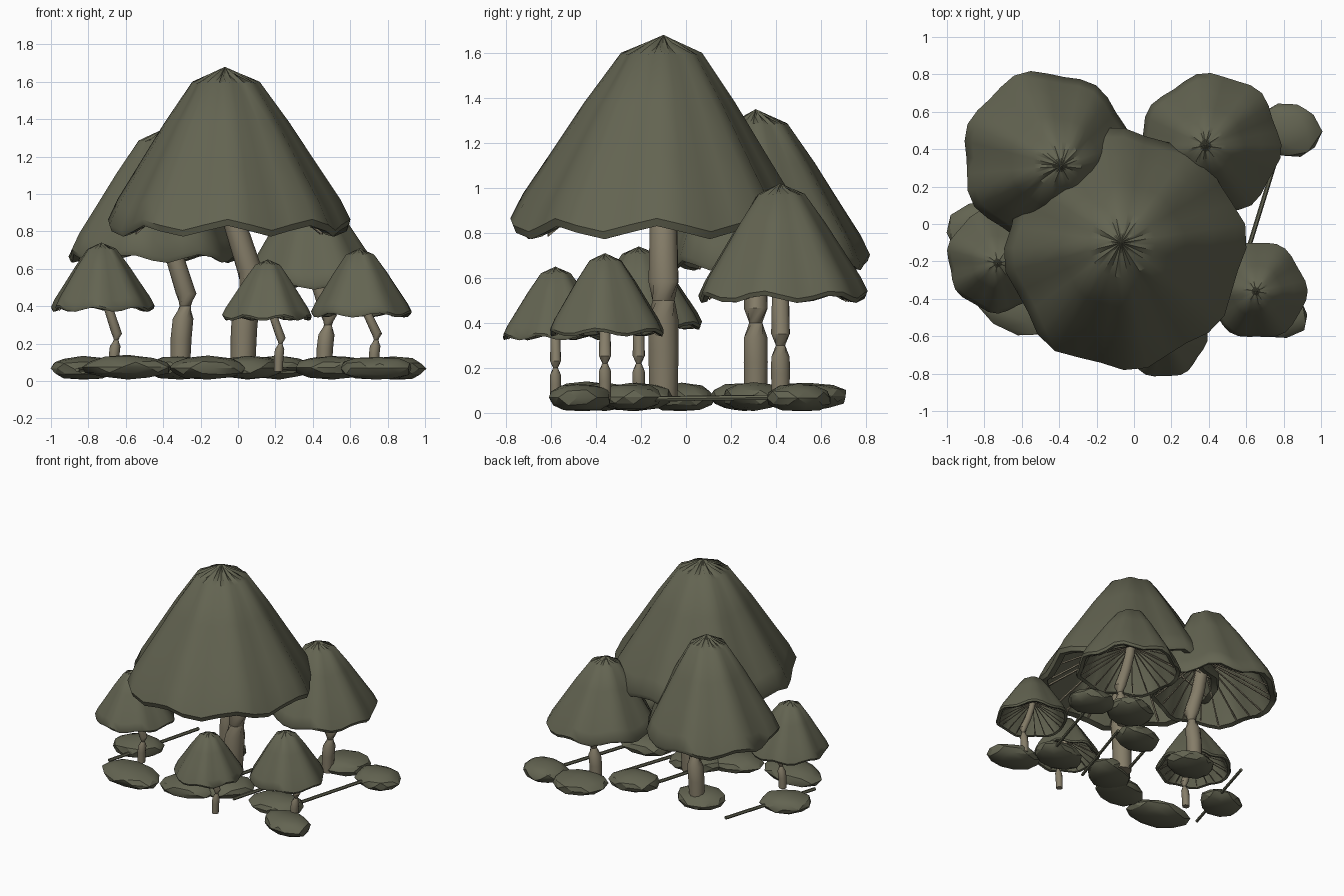
import bpy, bmesh, math, random
from mathutils import Vector

if "Cube" in bpy.data.objects:
    bpy.data.objects.remove(bpy.data.objects["Cube"])

random.seed(4)


def material(name, rgb):
    m = bpy.data.materials.new(name)
    m.diffuse_color = (*rgb, 1)
    m.use_nodes = True
    m.node_tree.nodes["Principled BSDF"].inputs["Base Color"].default_value = m.diffuse_color
    return m


CAP = material("moss_green", (0.125, 0.127, 0.083))
STEM = material("pale_tan", (0.235, 0.205, 0.14))


def finish(name, bm, mat, angle=None):
    bmesh.ops.recalc_face_normals(bm, faces=bm.faces)
    me = bpy.data.meshes.new(name)
    bm.to_mesh(me)
    bm.free()
    ob = bpy.data.objects.new(name, me)
    bpy.context.collection.objects.link(ob)
    me.materials.append(mat)
    if angle:
        bpy.ops.object.select_all(action='DESELECT')
        ob.select_set(True)
        bpy.context.view_layer.objects.active = ob
        bpy.ops.object.shade_smooth_by_angle(angle=math.radians(angle))
    return ob


def loft(bm, rings):
    n = len(rings[0])
    vs = [[bm.verts.new(p) for p in r] for r in rings]
    for a, b in zip(vs, vs[1:]):
        for i in range(n):
            bm.faces.new((a[i], a[(i + 1) % n], b[(i + 1) % n], b[i]))
    return vs


def fan(bm, ring, point):
    c = bm.verts.new(point)
    for i in range(len(ring)):
        bm.faces.new((ring[i], ring[(i + 1) % len(ring)], c))


# Cap profile: radius fraction, drop fraction, strength of the ripple
OUTER = [(.12, .04, .0), (.28, .10, .6), (.52, .37, .8), (.74, .645, .9), (.92, .87, 1), (1, 1, 1)]
LIP = [(.98, 1.04, 1), (.91, 1.03, 1)]
UNDER = [(.74, .73, .9), (.52, .45, .8), (.28, .18, .6)]
GILL = [(.90, 1.02, 1), (.5, .82, .5), (.08, .62, 0)]


def cap_point(m, f, drop, wave, t):
    ax, ay, az, cx, cy, R, H, lobes, ph = m
    w = math.sin(lobes * t + ph) + .4 * math.sin(3 * t + 2 * ph)
    r = R * f * (1 + .035 * wave * w)
    z = az - H * drop + H * .035 * wave * f * math.sin(lobes * t + ph + 1)
    return Vector((ax + (cx - ax) * f + r * math.cos(t),
                   ay + (cy - ay) * f + r * math.sin(t), z))


def mushroom(name, apex, centre, R, rim_z, base, stem_r, pinch_z, pinch, lobes, ph):
    H = apex[2] - rim_z
    m = (*apex, *centre, R, H, lobes, ph)
    # hollow cap, with small pleats gathered round its tip
    n = 32
    bm = bmesh.new()
    rings = [[cap_point(m, *p, 2 * math.pi * i / n) for i in range(n)]
             for p in OUTER + LIP + UNDER]
    for p in rings[0][::2]:
        p.z -= .025 * H
    vs = loft(bm, rings)
    fan(bm, vs[0], apex)
    fan(bm, vs[-1], (apex[0], apex[1], apex[2] - .10 * H))
    finish(name + "_cap", bm, CAP, 45)
    # gills: thin ribs running from the stem out to the rim
    bm = bmesh.new()
    half = .004 * R / .4
    for i in range(20):
        t = 2 * math.pi * (i + .5) / 20
        side = Vector((-math.sin(t), math.cos(t), 0)) * half
        down = Vector((0, 0, -.015 * H))
        prof = [cap_point(m, *p, t) for p in GILL]
        vs = loft(bm, [[p - side, p + side, p + side + down, p - side + down] for p in prof])
        bm.faces.new(vs[0])
        bm.faces.new(vs[-1])
    finish(name + "_gills", bm, STEM)
    # stem: bent tube with a twisted waist
    top = apex[2] - .58 * H
    bx, by, bz = base
    k = stem_r
    path = [(bx, bz, .95, 0), (bx + .1 * k, bz + .5 * (pinch_z - bz), 1.02, 0),
            (bx + .3 * k, pinch_z - 1.2 * k, 1, 0),
            (bx + .5 * k, pinch_z, pinch, .6),
            (bx + .6 * k, pinch_z + 1.2 * k, 1, 1.2),
            (bx * .65 + apex[0] * .35, rim_z - .02, .92, 1.2),
            (bx * .2 + apex[0] * .8, rim_z + .55 * (top - rim_z), .85, 1.2),
            (apex[0], top, .8, 1.2)]
    bm = bmesh.new()
    rings = [[(x + k * s * math.cos(2 * math.pi * i / 10 + tw),
               by + k * s * math.sin(2 * math.pi * i / 10 + tw), z) for i in range(10)]
             for x, z, s, tw in path]
    vs = loft(bm, rings)
    bm.faces.new(vs[0])
    bm.faces.new(vs[-1])
    finish(name + "_stem", bm, STEM, 40)


mushroom("large", (-.07, -.10, 1.68), (-.055, -.13), .635, .835, (.025, -.10, .05), .069, .50, .75, 8, .6)
mushroom("back_left", (-.39, .31, 1.35), (-.46, .355), .455, .68, (-.31, .31, .05), .055, .40, .55, 7, 1.0)
mushroom("back_right", (.38, .42, 1.02), (.41, .425), .373, .525, (.46, .42, .05), .043, .30, .5, 7, 2.2)
mushroom("left", (-.73, -.21, .74), (-.725, -.195), .272, .395, (-.665, -.21, .06), .028, .22, .45, 7, .3)
mushroom("right", (.65, -.36, .71), (.66, -.355), .26, .365, (.725, -.36, .06), .028, .22, .45, 6, 1.6)
mushroom("front", (.16, -.58, .65), (.155, -.58), .237, .345, (.215, -.58, .05), .025, .20, .45, 7, 2.8)


# Flat stepping stones: x, y, half length, half width, turn
STONES = [(.83, .50, .175, .15, -.3), (.51, .55, .195, .165, .3), (.22, .30, .18, .14, .2),
          (-.31, .26, .185, .155, 0), (-.83, -.02, .185, .145, .4), (-.59, -.44, .245, .155, -.2),
          (-.16, -.36, .21, .155, .2), (.05, -.22, .20, .155, .5), (.50, -.25, .205, .15, .1),
          (.74, -.47, .20, .14, -.3)]
for i, (x, y, a, b, turn) in enumerate(STONES):
    bm = bmesh.new()
    bmesh.ops.create_icosphere(bm, subdivisions=2, radius=1)
    for v in bm.verts:
        p = v.co.copy()
        s = random.uniform(.93, 1.05) * max(math.hypot(p.x, p.y), .05) ** -.2
        px, py = a * p.x * s, b * p.y * s
        v.co = (x + px * math.cos(turn) - py * math.sin(turn),
                y + px * math.sin(turn) + py * math.cos(turn),
                .073 + .062 * p.z * random.uniform(.92, 1.08))
    low = min(v.co.z for v in bm.verts)
    for v in bm.verts:
        v.co.z += .008 - low
    finish(f"stone_{i + 1}", bm, CAP, 25)

# Thin twigs lying between the stones
TWIGS = [(-.86, -.32, -.64, .44), (.56, -.30, .80, .48), (.20, -.34, .40, .30), (-.10, -.40, .10, .30)]
for i, (x0, y0, x1, y1) in enumerate(TWIGS):
    d = Vector((x1 - x0, y1 - y0, 0)).normalized()
    s, up = Vector((-d.y, d.x, 0)), Vector((0, 0, 1))
    bm = bmesh.new()
    rings = [[Vector(c) + .012 * (s * math.cos(j * math.pi / 3) + up * math.sin(j * math.pi / 3))
              for j in range(6)] for c in ((x0, y0, .06), (x1, y1, .07))]
    vs = loft(bm, rings)
    bm.faces.new(vs[0])
    bm.faces.new(vs[1])
    finish(f"twig_{i + 1}", bm, CAP, 40)
